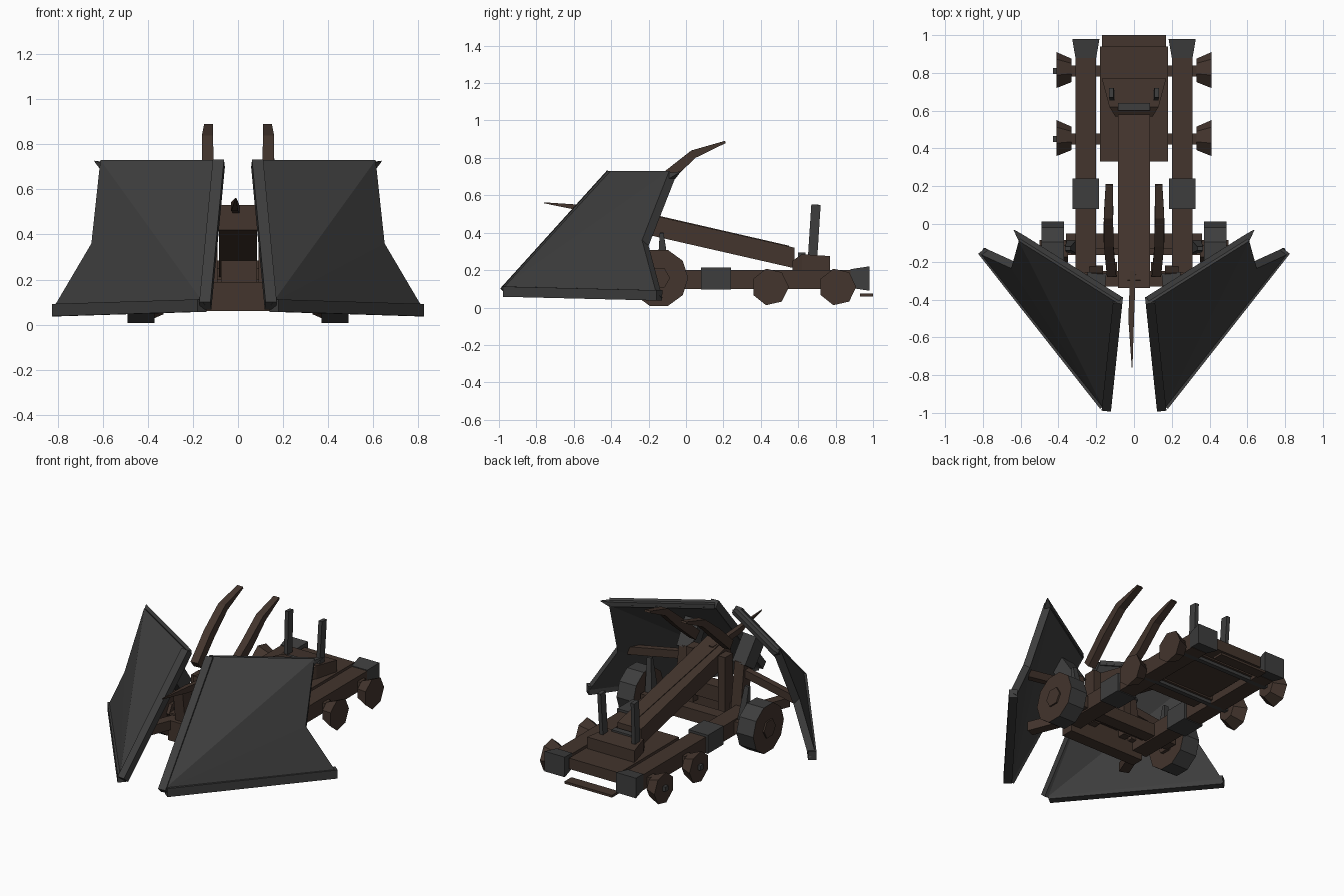
import bpy, bmesh, math
from mathutils import Vector, Matrix

cube = bpy.data.objects.get("Cube")
if cube:
    bpy.data.objects.remove(cube, do_unlink=True)


def material(name, rgb):
    m = bpy.data.materials.new(name)
    m.use_nodes = True
    m.diffuse_color = (*rgb, 1)
    bsdf = m.node_tree.nodes["Principled BSDF"]
    bsdf.inputs["Base Color"].default_value = (*rgb, 1)
    bsdf.inputs["Roughness"].default_value = 0.9
    return m


WOOD = material("dark wood", (0.056, 0.035, 0.026))
IRON = material("dark iron", (0.048, 0.048, 0.048))


def finish(name, bm, *mats):
    bmesh.ops.recalc_face_normals(bm, faces=bm.faces)
    me = bpy.data.meshes.new(name)
    bm.to_mesh(me)
    bm.free()
    for m in mats:
        me.materials.append(m)
    ob = bpy.data.objects.new(name, me)
    bpy.context.collection.objects.link(ob)
    return ob


def loft(name, rings, mat):
    """Join equal rings of points into a closed solid."""
    bm = bmesh.new()
    rows = [[bm.verts.new(p) for p in r] for r in rings]
    n = len(rows[0])
    for a, b in zip(rows, rows[1:]):
        for i in range(n):
            j = (i + 1) % n
            bm.faces.new((a[i], a[j], b[j], b[i]))
    bm.faces.new(rows[0])
    bm.faces.new(rows[-1])
    return finish(name, bm, mat)


def bar(name, path, sizes, mat):
    """Sweep a rectangle (width, height) along a path of points."""
    path = [Vector(p) for p in path]
    rings = []
    for i, p in enumerate(path):
        d = (path[min(i + 1, len(path) - 1)] - path[max(i - 1, 0)]).normalized()
        ref = Vector((0, 0, 1)) if abs(d.z) < 0.95 else Vector((0, 1, 0))
        side = d.cross(ref).normalized()
        up = side.cross(d)
        w, h = sizes[min(i, len(sizes) - 1)]
        rings.append([p + side * a * w / 2 + up * b * h / 2
                      for a, b in ((-1, -1), (1, -1), (1, 1), (-1, 1))])
    return loft(name, rings, mat)


def box(name, x, y, z, mat):
    rings = [[(x[0], v, z[0]), (x[1], v, z[0]), (x[1], v, z[1]), (x[0], v, z[1])] for v in y]
    return loft(name, rings, mat)


def wheel(name, x0, x1, y, z, r0, r1, sides, tread):
    """Disc on the x axis with its tread in a second material."""
    bm = bmesh.new()
    mat = Matrix.Translation(((x0 + x1) / 2, y, z)) @ Matrix.Rotation(math.pi / 2, 4, 'Y')
    bmesh.ops.create_cone(bm, cap_ends=True, segments=sides, radius1=r0, radius2=r1,
                          depth=x1 - x0, matrix=mat)
    bm.normal_update()
    for f in bm.faces:
        f.material_index = 0 if abs(f.normal.x) > 0.9 else 1
    return finish(name, bm, WOOD, tread)


# Rear deck, loose tail plank and cross beams
box("rear_deck", (-0.18, 0.18), (0.33, 0.94), (0.13, 0.2), WOOD)
box("tail_plank", (-0.17, 0.17), (0.93, 1.0), (0.06, 0.075), WOOD)
box("middle_cross_beam", (-0.36, 0.36), (-0.13, -0.05), (0.11, 0.19), WOOD)
box("front_cross_beam", (-0.27, 0.27), (-0.33, -0.25), (0.06, 0.19), WOOD)
box("front_block", (-0.075, 0.085), (-0.31, -0.22), (0.19, 0.285), WOOD)
for y in (0.45, 0.81):
    box("rear_axle", (-0.43, 0.405), (y - 0.015, y + 0.015), (0.1, 0.13), IRON)
    box("deck_cross_beam", (-0.33, 0.33), (y - 0.03, y + 0.03), (0.12, 0.17), WOOD)
box("front_axle", (-0.48, 0.48), (-0.165, -0.125), (0.13, 0.17), WOOD)

# Sloping launch arm with its groove and bolt
loft("launch_arm", [[(-0.085, y, z), (0.085, y, z), (0.085, y, z + 0.11), (-0.085, y, z + 0.11)]
                    for y, z in ((-0.34, 0.42), (0.58, 0.21))], WOOD)
bar("arm_rail", [(0, -0.3, 0.513), (0, 0.55, 0.323)], [(0.07, 0.025), (0.01, 0.015)], WOOD)
bar("bolt_shaft", [(-0.005, -0.25, 0.505), (-0.015, -0.5, 0.525), (-0.01, -0.76, 0.56)],
    [(0.03, 0.03), (0.03, 0.04), (0.004, 0.005)], WOOD)
loft("arm_foot", [[(-w, y, 0.19), (w, y, 0.19), (w, y, z), (-w, y, z)]
                  for y, w, z in ((0.57, 0.1, 0.25), (0.62, 0.13, 0.285), (0.77, 0.17, 0.275))], WOOD)
box("foot_latch", (-0.085, 0.085), (0.6, 0.64), (0.27, 0.295), IRON)

for s, label in ((1, "left"), (-1, "right")):
    # Side beam with iron sleeve and flared iron end
    box(label + "_side_beam", (s * 0.2, s * 0.31), (-0.26, 0.9), (0.1, 0.2), WOOD)
    box(label + "_beam_sleeve", (s * 0.185, s * 0.325), (0.08, 0.24), (0.095, 0.215), IRON)
    loft(label + "_beam_end", [[(s * (0.255 - w), y, 0.155 - h), (s * (0.255 + w), y, 0.155 - h),
                                (s * (0.255 + w), y, 0.155 + h), (s * (0.255 - w), y, 0.155 + h)]
                               for y, w, h in ((0.88, 0.055, 0.05), (0.98, 0.072, 0.065))], IRON)

    # Wheels: faceted flared rear pairs and large iron rimmed front ones
    for y in (0.45, 0.81):
        radii = (0.065, 0.1) if s > 0 else (0.1, 0.065)
        xs = sorted((s * 0.33, s * 0.41))
        wheel(label + "_rear_wheel", *xs, y, 0.11, *radii, 7, WOOD)
    xs = sorted((s * 0.37, s * 0.49))
    wheel(label + "_front_wheel", *xs, -0.145, 0.158, 0.157, 0.157, 10, IRON)
    xs = sorted((s * 0.35, s * 0.5))
    wheel(label + "_front_hub", *xs, -0.145, 0.158, 0.06, 0.06, 6, WOOD)

    # Iron stop posts at the tail
    bar(label + "_stop_post", [(s * 0.115, 0.675, 0.24), (s * 0.12, 0.695, 0.55)],
        [(0.025, 0.05)], IRON)

    # Curved throwing prong
    bar(label + "_prong", [(s * 0.12, -0.26, 0.56), (s * 0.135, -0.1, 0.7),
                           (s * 0.135, 0.04, 0.82), (s * 0.13, 0.21, 0.885)],
        [(0.05, 0.06), (0.05, 0.06), (0.05, 0.045), (0.04, 0.012)], WOOD)

    # Arm uprights, shield posts and braces
    bar(label + "_arm_upright", [(s * 0.115, -0.24, 0.15), (s * 0.115, -0.24, 0.5)],
        [(0.05, 0.08)], WOOD)
    bar(label + "_shield_post", [(s * 0.2, -0.26, 0.15), (s * 0.2, -0.3, 0.46)],
        [(0.07, 0.08)], WOOD)
    bar(label + "_post_cap", [(s * 0.2, -0.3, 0.43), (s * 0.21, -0.4, 0.58)],
        [(0.1, 0.1)], IRON)
    bar(label + "_shield_brace", [(s * 0.2, -0.29, 0.4), (s * 0.6, -0.27, 0.33)],
        [(0.04, 0.05)], WOOD)
    bar(label + "_wheel_strut", [(s * 0.33, -0.12, 0.17), (s * 0.35, -0.13, 0.4)],
        [(0.05, 0.07), (0.03, 0.02)], IRON)
    bar(label + "_lower_brace", [(s * 0.25, -0.24, 0.16), (s * 0.36, -0.52, 0.16)],
        [(0.06, 0.06)], WOOD)

    # Ram shield: leaning plate with a raised border along the edges
    outline = [Vector((s * x, y, z)) for x, y, z in
               ((0.085, -0.42, 0.73), (0.61, -0.09, 0.73), (0.65, -0.235, 0.36),
                (0.815, -0.16, 0.08), (0.155, -0.99, 0.1))]
    back = Vector((-s * 0.02, 0.035, -0.03))
    bm = bmesh.new()
    front = [bm.verts.new(p) for p in outline]
    rear = [bm.verts.new(p + back) for p in outline]
    for ring in (front, rear):
        for i in range(3):
            bm.faces.new((ring[4], ring[i], ring[i + 1]))
    for i in range(5):
        j = (i + 1) % 5
        bm.faces.new((front[i], front[j], rear[j], rear[i]))
    finish(label + "_ram_shield", bm, IRON)
    top_in, top_out, waist, low_out, low_in = [p + back * 0.5 for p in outline]
    bar(label + "_shield_inner_rim", [top_in + Vector((s * 0.01, 0, 0)), low_in],
        [(0.05, 0.05)], IRON)
    bar(label + "_shield_bottom_rim", [low_in + Vector((s * 0.015, 0.01, 0)), low_out],
        [(0.05, 0.055)], IRON)
    drop = Vector((0, 0, 0.01))
    bar(label + "_shield_top_rim", [top_in - drop, top_out - drop,
                                    top_out + Vector((s * 0.035, 0.04, 0.01))],
        [(0.04, 0.03), (0.04, 0.03), (0.004, 0.004)], IRON)
